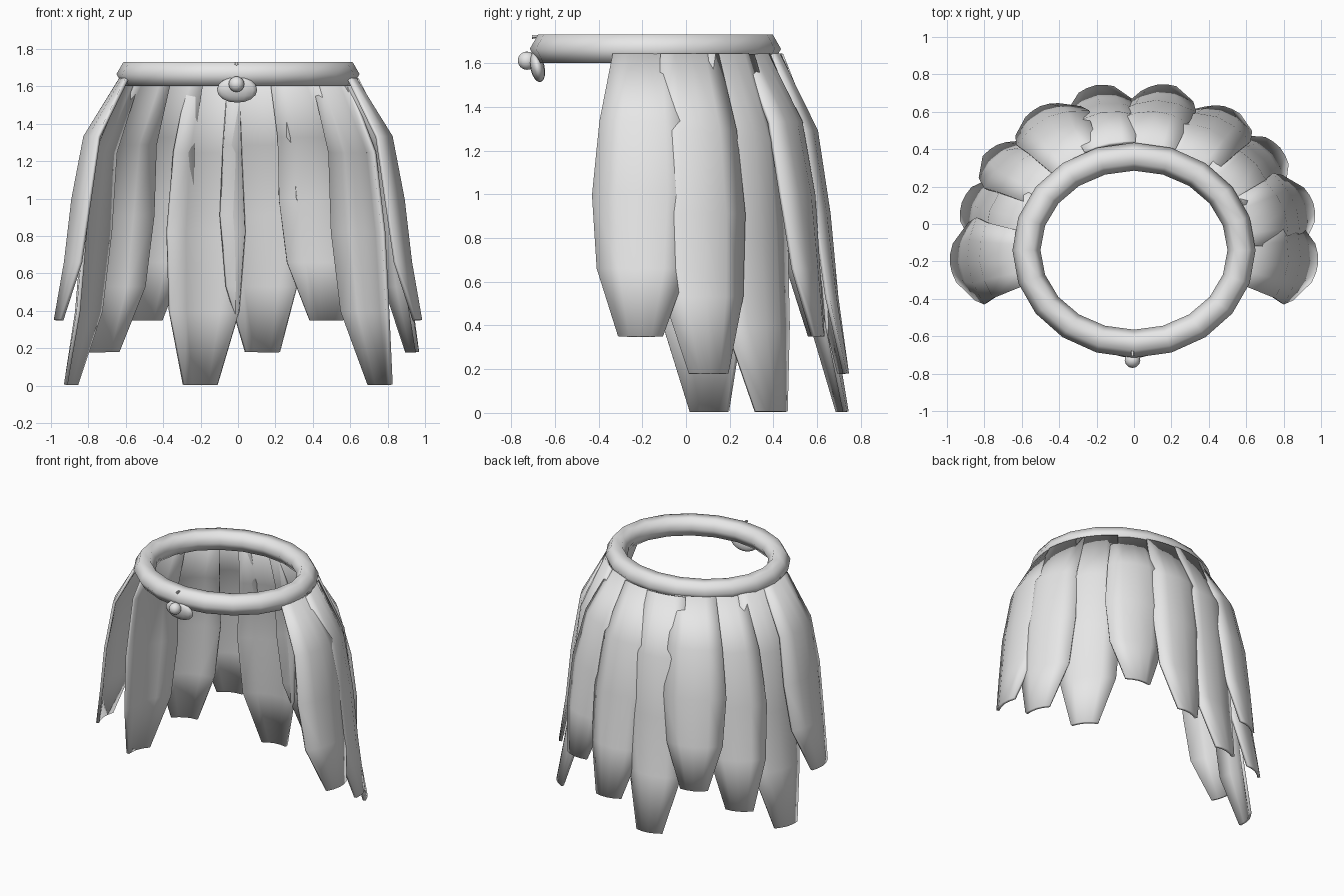
import bpy, bmesh, math
from mathutils import Vector, Matrix

if "Cube" in bpy.data.objects:
    bpy.data.objects.remove(bpy.data.objects["Cube"])

grey = bpy.data.materials.new("plain_grey")
grey.diffuse_color = (0.8, 0.8, 0.8, 1)
grey.use_nodes = True
grey.node_tree.nodes["Principled BSDF"].inputs["Base Color"].default_value = grey.diffuse_color
CY = -0.14   # centre of the waist ellipse


def finish(name, bm, angle=50):
    bmesh.ops.recalc_face_normals(bm, faces=bm.faces)
    me = bpy.data.meshes.new(name)
    bm.to_mesh(me)
    bm.free()
    me.materials.append(grey)
    ob = bpy.data.objects.new(name, me)
    bpy.context.collection.objects.link(ob)
    bpy.ops.object.select_all(action='DESELECT')
    ob.select_set(True)
    bpy.context.view_layer.objects.active = ob
    bpy.ops.object.shade_smooth_by_angle(angle=math.radians(angle))
    return ob


# Waist ring: elliptical torus with a six-sided section
bm = bmesh.new()
N, M = 20, 6
rows = []
for i in range(N):
    a = 2 * math.pi * i / N
    row = []
    for j in range(M):
        b = 2 * math.pi * j / M
        k = 0.075 * math.cos(b)
        row.append(bm.verts.new(((0.575 + k) * math.cos(a),
                                 CY + (0.5 + k) * math.sin(a),
                                 1.666 + 0.075 * math.sin(b))))
    rows.append(row)
for i in range(N):
    for j in range(M):
        p, q = rows[i], rows[(i + 1) % N]
        bm.faces.new((p[j], q[j], q[(j + 1) % M], p[(j + 1) % M]))
finish("waist_ring", bm, 65)

# Leaf stations: fraction of length, radial scale, width, edge sag, layer weight
STATIONS = [(0, 0.635, 0.30, 0.06, -0.2), (0.24, 0.83, 0.40, 0.14, 0.3),
            (0.50, 0.895, 0.46, 0.15, 1), (0.76, 0.935, 0.41, 0.15, 1),
            (1, 0.99, 0.20, 0.12, 0.2)]
TOP = 1.64


def leaf(name, tx, ty, yaw, tip, wide, layer):
    """Curved blade hanging from the ring to its tip at (tx, ty, tip)."""
    rad = Vector((tx, ty - CY, 0))
    base = Vector((rad.x / 0.98 ** 2, rad.y / 0.88 ** 2, 0)).normalized()
    bm = bmesh.new()
    grid = []
    for t, s, w, sag, lw in STATIONS:
        nrm = Matrix.Rotation(math.radians(yaw * t), 3, 'Z') @ base
        tan = Vector((-nrm.y, nrm.x, 0))
        w *= wide
        mid = Vector((0, CY, TOP + (tip - TOP) * t)) + rad * s + base * (layer * lw)
        row = []
        for u in (-1, -0.5, 0, 0.5, 1):
            row.append(bm.verts.new(mid + tan * (u * w / 2)
                                    - nrm * (sag * w * abs(u) ** 1.8)))
        grid.append(row)
    for a, b in zip(grid, grid[1:]):
        for k in range(4):
            bm.faces.new((a[k], b[k], b[k + 1], a[k + 1]))
    ob = finish(name, bm)
    mod = ob.modifiers.new("thickness", 'SOLIDIFY')
    mod.thickness = 0.02
    mod.offset = 0


# Ten leaves around sides and back (tip x, tip y, twist); lengths repeat in threes,
# shorter leaves lie outside longer ones
LEAVES = [(0.985, -0.21, 0), (0.96, 0.11, 0), (0.785, 0.41, 0), (0.48, 0.625, 15),
          (0.13, 0.745, 15), (-0.207, 0.745, 0), (-0.50, 0.625, -5),
          (-0.735, 0.42, -22), (-0.925, 0.115, 0), (-0.985, -0.21, 0)]
LENGTHS = [(0.35, 0.022), (0.18, 0.0), (0.005, -0.02)]
for i, (x, y, yaw) in enumerate(LEAVES):
    tip, layer = LENGTHS[i % 3]
    side = i in (0, 9)
    leaf(f"leaf_{i + 1}", x, y, yaw, tip, 1.0 if side else 0.92, 0 if side else layer)


def ball(name, loc, size, seg, rot=0):
    bm = bmesh.new()
    m = (Matrix.Translation(loc) @ Matrix.Rotation(rot, 4, 'X')
         @ Matrix.Diagonal((*size, 1)))
    bmesh.ops.create_uvsphere(bm, u_segments=seg, v_segments=8, radius=1, matrix=m)
    finish(name, bm, 60)


# Front clasp: hanging pad, bead and small pin
ball("clasp_pad", (-0.005, -0.68, 1.582), (0.11, 0.033, 0.07), 14, math.radians(12))
ball("clasp_bead", (-0.008, -0.728, 1.612), (0.042, 0.042, 0.042), 12)
bm = bmesh.new()
bmesh.ops.create_cone(bm, cap_ends=True, segments=5, radius1=0.01, radius2=0.002, depth=0.06,
                      matrix=Matrix.Translation((-0.008, -0.675, 1.724))
                      @ Matrix.Rotation(math.radians(-85), 4, 'X'))
finish("clasp_pin", bm)
